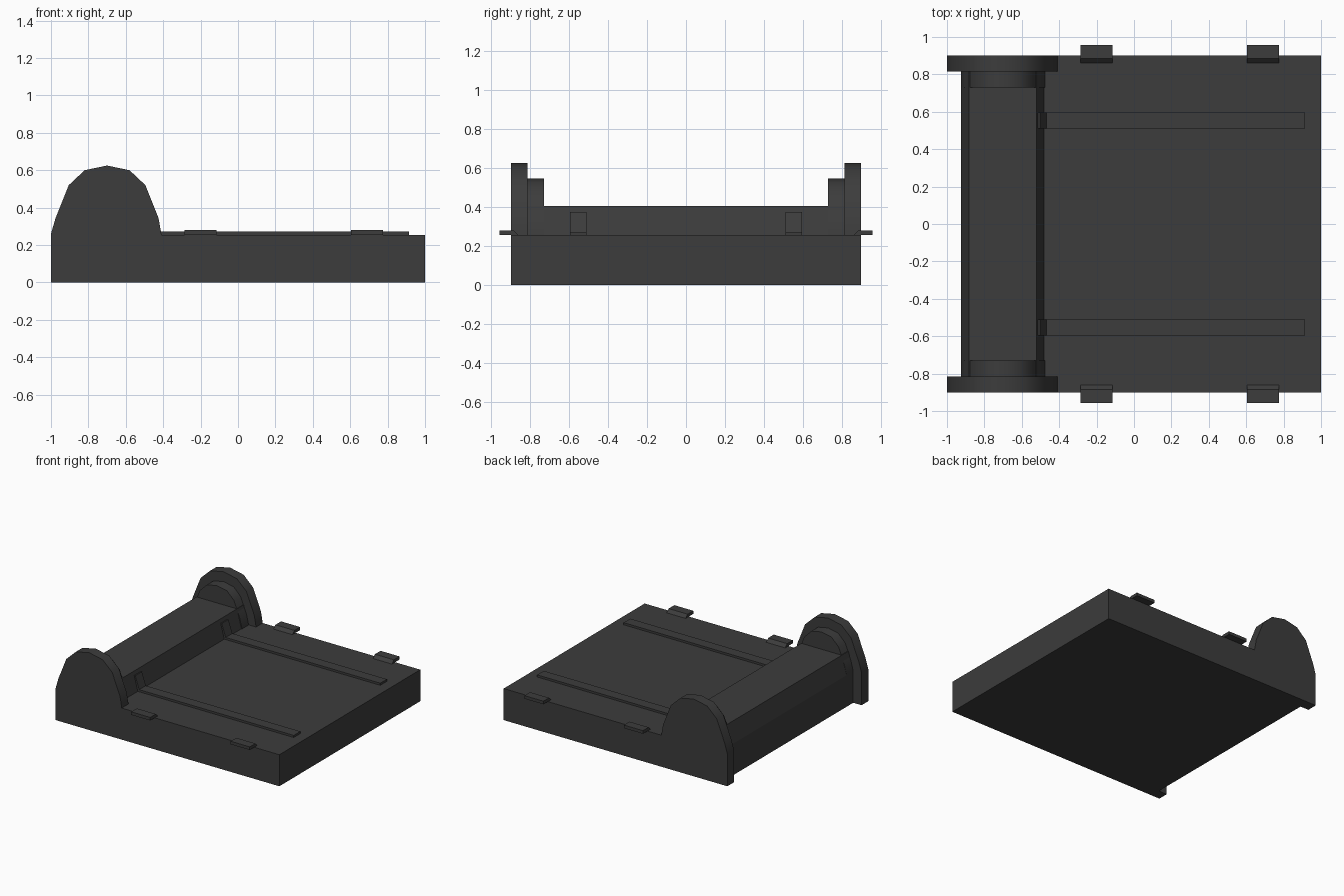
import bpy
import bmesh

cube = bpy.data.objects.get("Cube")
if cube:
    bpy.data.objects.remove(cube, do_unlink=True)

# Single dark grey finish
grey = bpy.data.materials.new("dark_grey")
grey.use_nodes = True
color = (0.045, 0.045, 0.045, 1)
grey.diffuse_color = color
grey.node_tree.nodes["Principled BSDF"].inputs["Base Color"].default_value = color


def prism(name, profile, start, end, axis="y"):
    """Extrude a 2D profile (x,z along y, or y,z along x) between two positions."""
    bm = bmesh.new()
    place = (lambda a, z, t: (a, t, z)) if axis == "y" else (lambda a, z, t: (t, a, z))
    base = bm.faces.new([bm.verts.new(place(a, z, start)) for a, z in profile])
    ext = bmesh.ops.extrude_face_region(bm, geom=[base])
    verts = [v for v in ext["geom"] if isinstance(v, bmesh.types.BMVert)]
    shift = end - start
    bmesh.ops.translate(bm, verts=verts, vec=place(0, 0, shift))
    bmesh.ops.recalc_face_normals(bm, faces=bm.faces)
    mesh = bpy.data.meshes.new(name)
    bm.to_mesh(mesh)
    bm.free()
    obj = bpy.data.objects.new(name, mesh)
    bpy.context.collection.objects.link(obj)
    mesh.materials.append(grey)
    return obj


def smooth(obj):
    bpy.ops.object.select_all(action="DESELECT")
    obj.select_set(True)
    bpy.context.view_layer.objects.active = obj
    bpy.ops.object.shade_smooth_by_angle(angle=0.6)


def arch(half, center, bottom):
    """Symmetric arch outline from half-width and height pairs, lowest first."""
    left = [(center - w, z) for w, z in half]
    right = [(center + w, z) for w, z in reversed(half) if w > 0]
    return [(left[0][0], bottom)] + left + right + [(right[-1][0], bottom)]


DECK = 0.255
BACK = -0.925

# Deck and the raised bar along its end
prism("deck", [(BACK, 0), (1, 0), (1, DECK), (BACK, DECK)], -0.9, 0.9)
prism("end_bar", [(BACK, 0.2), (-0.48, 0.2), (-0.48, DECK), (-0.52, 0.405),
                  (-0.882, 0.405), (BACK, DECK)], -0.82, 0.82)

cheek = arch([(0.3, 0.26), (0.275, 0.345), (0.205, 0.52),
              (0.12, 0.6), (0, 0.625)], -0.7, 0)
cheek[-2] = (-0.41, 0.26)
cheek[-1] = (-0.41, 0)
collar = arch([(0.225, DECK), (0.205, 0.335), (0.153, 0.465),
               (0.09, 0.527), (0, 0.545)], -0.7, 0.2)

# Strap with an upturned end lying on the bar
strap = [(-0.53, DECK - 0.01), (0.915, DECK - 0.01), (0.915, 0.272),
         (-0.467, 0.272), (-0.503, 0.375), (-0.53, 0.375)]

for side, label in ((-1, "right"), (1, "left")):
    smooth(prism("cheek_" + label, cheek, side * 0.815, side * 0.9))
    smooth(prism("collar_" + label, collar, side * 0.73, side * 0.82))
    prism("strap_" + label, strap, side * 0.51, side * 0.595)
    # Overhanging edge clips with a sloped inner edge
    clip = [(side * y, z) for y, z in ((0.86, DECK), (0.885, 0.28),
                                       (0.957, 0.28), (0.957, DECK))]
    for i, x in enumerate((-0.285, 0.605)):
        prism(f"clip_{label}_{i + 1}", clip, x, x + 0.17, axis="x")
